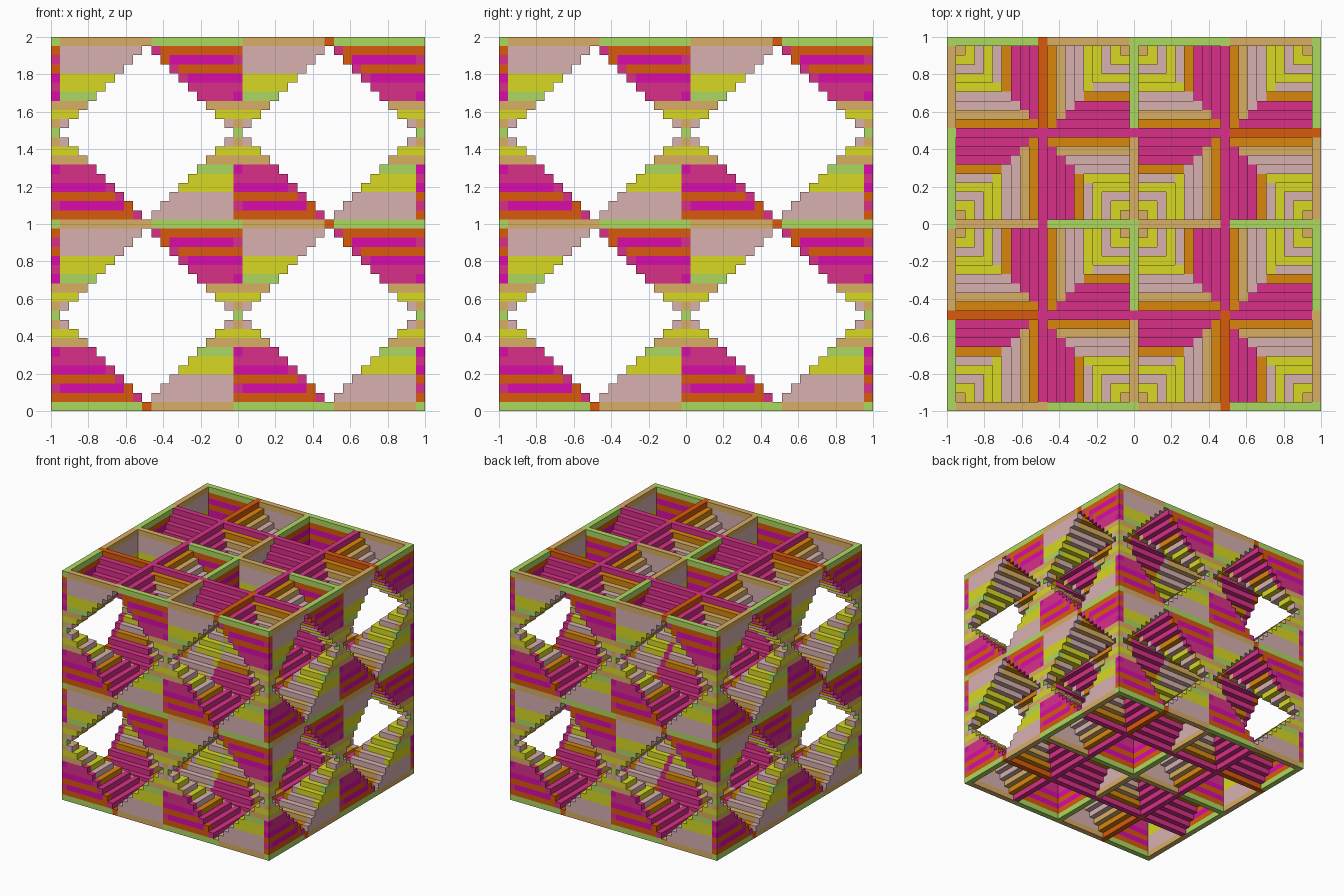
import bpy
import bmesh

cube = bpy.data.objects.get("Cube")
if cube:
    bpy.data.objects.remove(cube, do_unlink=True)

N = 41                 # grid cells along each side
U = 2.0 / N            # cell size
CENTRES = (0, 20, 40)  # lattice points in grid cells

PALETTE = {
    "crimson": (216, 48, 136), "magenta": (216, 12, 170),
    "red_orange": (216, 90, 12), "orange": (216, 134, 12),
    "tan": (216, 174, 98), "mauve": (216, 176, 176),
    "yellow": (216, 216, 36), "green": (174, 216, 96),
}
NAMES = list(PALETTE)


def linear(v):
    v /= 255.0
    return v / 12.92 if v <= 0.04045 else ((v + 0.055) / 1.055) ** 2.4


MATERIALS = []
for name, rgb in PALETTE.items():
    mat = bpy.data.materials.new(name)
    colour = (*[linear(c) for c in rgb], 1.0)
    mat.diffuse_color = colour
    mat.use_nodes = True
    bsdf = mat.node_tree.nodes["Principled BSDF"]
    bsdf.inputs["Base Color"].default_value = colour
    bsdf.inputs["Roughness"].default_value = 0.8
    MATERIALS.append(mat)

# Colour of each step, from the outermost ring (radius 9) inward
WARM_RING = ["crimson", "crimson", "crimson", "orange", "mauve",
             "yellow", "mauve", "yellow", "tan"]
PALE_RING = ["orange", "tan", "mauve", "mauve", "yellow",
             "yellow", "mauve", "yellow", "tan"]
# Colour of each wall course, from the widest (level 0) to the narrowest
WARM_WALL = ["green", "red_orange", "magenta", "red_orange", "magenta",
             "crimson", "crimson", "tan", "yellow", "mauve"]
PALE_WALL = ["tan", "mauve", "mauve", "mauve", "yellow",
             "yellow", "green", "tan", "yellow", "mauve"]
# Colour of the last cell of the warm courses
WARM_TIP = {1: "crimson", 2: "red_orange", 3: "crimson", 4: "crimson"}
POST = ["green", "red_orange", "crimson", "red_orange", "magenta",
        "crimson", "magenta", "tan", "yellow", "tan", "green"]


def add_bar(bm, xs, ys, z, colour):
    """Box covering inclusive cell ranges, one cell high, clipped to the block."""
    lo = [max(0, min(xs)), max(0, min(ys)), z]
    hi = [min(N - 1, max(xs)), min(N - 1, max(ys)), z]
    if lo[0] > hi[0] or lo[1] > hi[1]:
        return
    verts = bmesh.ops.create_cube(bm, size=1.0)["verts"]
    for v in verts:
        for i in range(3):
            cell = hi[i] + 1 if v.co[i] > 0 else lo[i]
            v.co[i] = cell * U - (1.0 if i < 2 else 0.0)
    for f in {f for v in verts for f in v.link_faces}:
        f.material_index = NAMES.index(colour)


def rotate(x, y, k):
    for _ in range(k):
        x, y = -y, x
    return x, y


def stair_ring(bm, cx, cy, z, r, below):
    """Square ring, each side half warm and half pale, as a pinwheel."""
    first, second = (WARM_RING, PALE_RING) if below else (PALE_RING, WARM_RING)
    for k in range(4):
        for a, b, table in ((-(r - 1), -1, first), (1, r, second)):
            if a > b:
                continue
            (x0, y0), (x1, y1) = rotate(r, a, k), rotate(r, b, k)
            add_bar(bm, (cx + x0, cx + x1), (cy + y0, cy + y1), z, table[9 - r])


def accents(cx, cy, cz):
    """Whether the beams on the +x and +y sides are accent coloured."""
    if cz == 0:
        return (cx, cy) in ((0, 0), (20, 40)), (cx, cy) in ((0, 20), (40, 0))
    return (cx, cy) in ((20, 0), (0, 40)), (cx, cy) in ((40, 20), (0, 0))


def beam_span(c, low, high, accent):
    """Beam range along one axis; only accent beams reach the outer rim."""
    start = c + 1 if c == 0 and not accent else c + low
    end = c - 1 if c == 40 and not accent else c + high
    return start, end


def grid_beams(bm, cx, cy, z):
    """Full-size frame shared with the neighbouring lattice points."""
    accent_x, accent_y = accents(cx, cy, z)
    add_bar(bm, (cx + 10, cx + 10), beam_span(cy, -9, 10, accent_x), z,
            "red_orange" if accent_x else "crimson")
    add_bar(bm, beam_span(cx, -9, 9, accent_y), (cy + 10, cy + 10), z,
            "red_orange" if accent_y else "crimson")


def cross_arms(bm, cx, cy, cz, dz, r):
    """Four wall courses running out from the post."""
    level = abs(dz)
    up = dz if dz else (1 if cz == 0 else -1)
    accent_x, accent_y = accents(cx, cy, cz)
    for s in (-1, 1):
        for along_x in (True, False):
            across = cy if along_x else cx
            accent = accent_x if along_x else accent_y
            warm = (s * up > 0) == (across != 40 if along_x else across != 0)
            to_rim = s > 0 and across != 20 and not accent
            reach = r if to_rim else min(r, 9)
            colour = (WARM_WALL if warm else PALE_WALL)[level]
            spans = [(1, reach, colour)]
            if warm and level in WARM_TIP:
                spans = [(1, reach - 1, colour), (reach, reach, WARM_TIP[level])]
            for a, b, c in spans:
                run = (s * a, s * b) if along_x else (0, 0)
                side = (0, 0) if along_x else (s * a, s * b)
                add_bar(bm, [cx + v for v in run], [cy + v for v in side],
                        cz + dz, c)


parts = {n: bmesh.new() for n in
         ("stair_rings", "grid_beams", "cross_walls", "corner_posts")}

# Stack shrinking and growing layers around every lattice point
for cx in CENTRES:
    for cy in CENTRES:
        for cz in CENTRES:
            for dz in range(-9, 11):
                z = cz + dz
                if not 0 <= z < N:
                    continue
                r = 10 - abs(dz)
                add_bar(parts["corner_posts"], (cx, cx), (cy, cy), z, POST[abs(dz)])
                if r == 0:
                    continue
                cross_arms(parts["cross_walls"], cx, cy, cz, dz, r)
                if r == 10:
                    grid_beams(parts["grid_beams"], cx, cy, z)
                else:
                    stair_ring(parts["stair_rings"], cx, cy, z, r, dz < 0)

for name, bm in parts.items():
    mesh = bpy.data.meshes.new(name)
    for mat in MATERIALS:
        mesh.materials.append(mat)
    bm.to_mesh(mesh)
    bm.free()
    bpy.context.collection.objects.link(bpy.data.objects.new(name, mesh))
